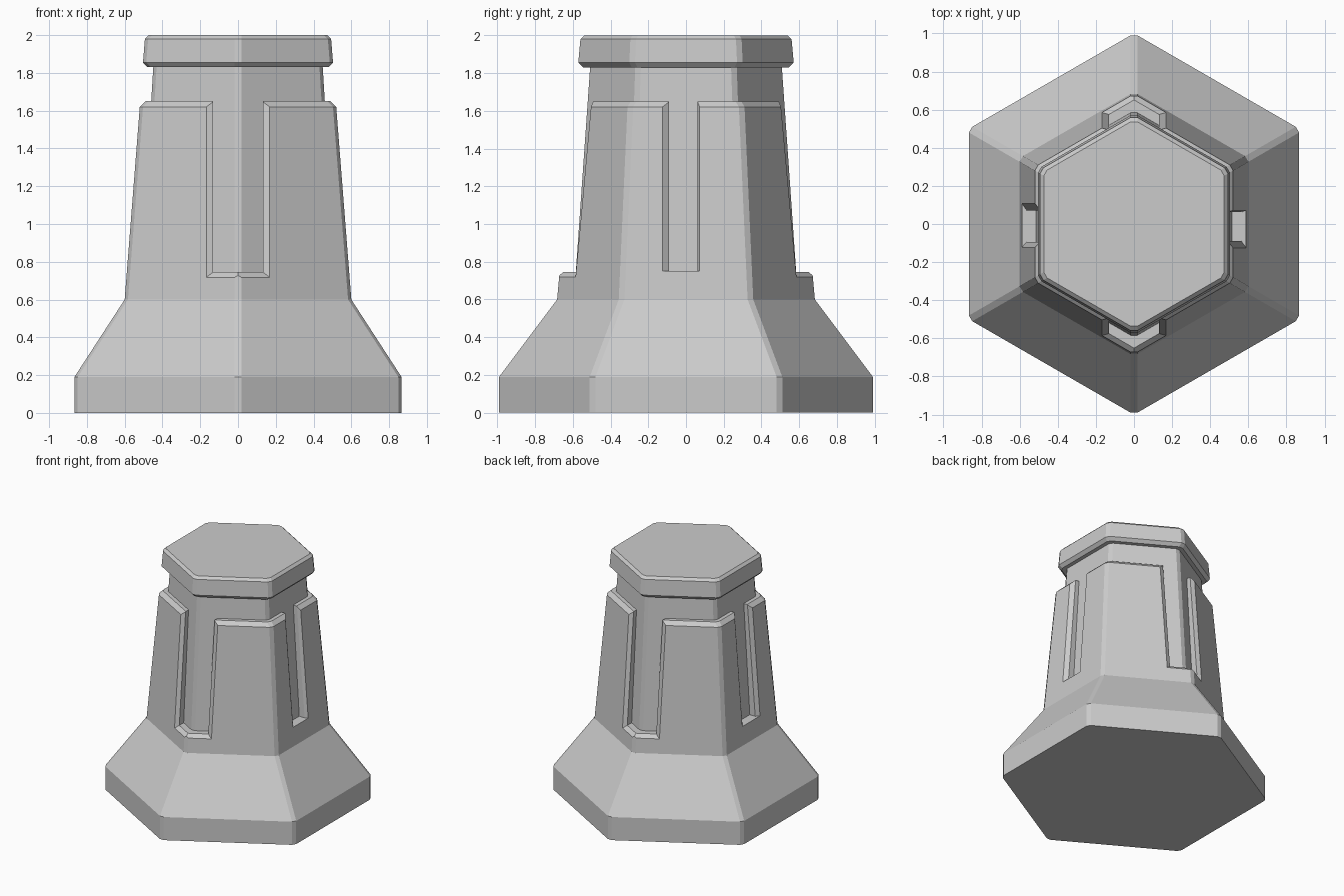
import bpy, bmesh, math

if "Cube" in bpy.data.objects:
    bpy.data.objects.remove(bpy.data.objects["Cube"])

COS30 = math.cos(math.pi / 6)
stone = bpy.data.materials.new("grey stone")
stone.diffuse_color = (0.6, 0.6, 0.6, 1)
stone.use_nodes = True
stone.node_tree.nodes["Principled BSDF"].inputs["Base Color"].default_value = stone.diffuse_color


def make_object(name, bm):
    bmesh.ops.recalc_face_normals(bm, faces=bm.faces)
    mesh = bpy.data.meshes.new(name)
    bm.to_mesh(mesh)
    bm.free()
    mesh.materials.append(stone)
    ob = bpy.data.objects.new(name, mesh)
    bpy.context.collection.objects.link(ob)
    return ob


def loft(bm, rings):
    for a, b in zip(rings, rings[1:]):
        n = len(a)
        for i in range(n):
            j = (i + 1) % n
            bm.faces.new((a[i], a[j], b[j], b[i]))


def hex_loft(name, profile, cut=0.02):
    """Hexagon with trimmed corners lofted through (z, half width across flats)."""
    bm = bmesh.new()
    rings = []
    for z, apothem in profile:
        half = apothem / math.sqrt(3) - cut
        ring = []
        for k in range(6):
            t = k * math.pi / 3
            c, s = math.cos(t), math.sin(t)
            for v in (-half, half):
                ring.append(bm.verts.new((apothem * c - v * s, apothem * s + v * c, z)))
        rings.append(ring)
    loft(bm, rings)
    bm.faces.new(rings[0])
    bm.faces.new(rings[-1])
    return make_object(name, bm)


def slot_cutter(name, angle, corner, left, right, bottom):
    """Slot with bevelled rim; each side is (outer u, inner u), bottom is (outer z, inner z)."""
    bm = bmesh.new()
    rings = []
    ca, sa = math.cos(angle), math.sin(angle)
    for offset, t in ((0.05, -2), (-0.025, 1), (-0.15, 1)):
        lo, hi, zb = (a + (b - a) * t for a, b in (left, right, bottom))
        mid = 0 if corner else (lo + hi) / 2
        ring = []
        for u, z in ((lo, 1.8), (lo, zb), (mid, zb), (hi, zb), (hi, 1.8), (mid, 1.8)):
            d = 0.60 - (z - 0.6) * 0.08 / 1.02 + offset
            if corner:
                d = (d - 0.5 * abs(u)) / COS30
            ring.append(bm.verts.new((d * ca - u * sa, d * sa + u * ca, z)))
        rings.append(ring)
    loft(bm, rings)
    for r in (rings[0], rings[-1]):
        bm.faces.new((r[0], r[1], r[2], r[5]))
        bm.faces.new((r[5], r[2], r[3], r[4]))
    ob = make_object(name, bm)
    ob.hide_render = True
    ob.hide_set(True)
    return ob


# Flared foot and thick outer casing
casing = hex_loft("flared_casing", [(0, 0.866), (0.19, 0.866), (0.6, 0.60),
                                    (1.62, 0.52), (1.65, 0.49)])
# Inner column seen in the slots and at the neck
hex_loft("inner_column", [(0.65, 0.52), (1.84, 0.448)])
# Cap with chamfered rims
hex_loft("cap", [(1.83, 0.48), (1.855, 0.503), (1.98, 0.493), (2.0, 0.473)])

# Slots: wide ones round the front and back corners, narrow ones on the sides
cutters = []
for a in (math.pi / 2, -math.pi / 2):
    cutters.append(slot_cutter("corner_slot_cutter", a, True, (-0.168, -0.132),
                               (0.168, 0.132), (0.718, 0.745)))
cutters.append(slot_cutter("right_slot_cutter", 0, False, (-0.125, -0.09),
                           (0.072, 0.062), (0.75, 0.75)))
cutters.append(slot_cutter("left_slot_cutter", math.pi, False, (-0.108, -0.072),
                           (0.122, 0.095), (0.75, 0.75)))
for c in cutters:
    mod = casing.modifiers.new(c.name, 'BOOLEAN')
    mod.operation = 'DIFFERENCE'
    mod.solver = 'EXACT'
    mod.object = c
